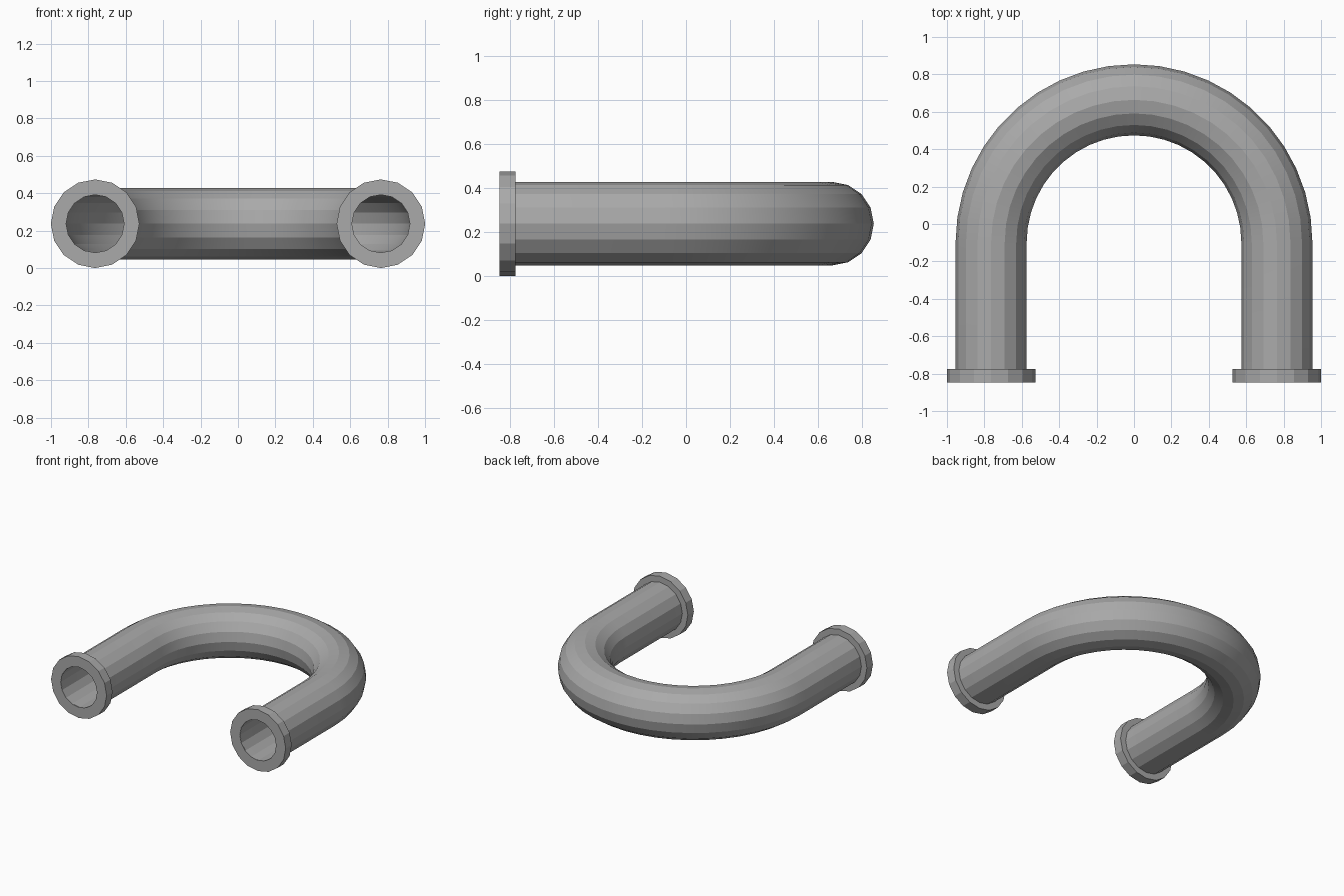
import bpy, bmesh
from math import sin, cos, pi
from mathutils import Vector

cube = bpy.data.objects.get("Cube")
if cube:
    bpy.data.objects.remove(cube)

LEG_X, AXIS_Z, BEND_Y = 0.764, 0.237, -0.1
FRONT_Y, COLLAR_Y = -0.848, -0.775
PIPE_R, BORE_R, COLLAR_R = 0.19, 0.155, 0.237
SIDES, BEND_STEPS = 16, 22

steel = bpy.data.materials.new("pipe grey")
steel.use_nodes = True
grey = (0.4, 0.4, 0.4, 1)
steel.diffuse_color = grey
steel.node_tree.nodes["Principled BSDF"].inputs["Base Color"].default_value = grey


def ring(bm, centre, outward, radius, sides):
    """Circle of vertices spanned by the outward direction and z."""
    return [bm.verts.new(centre + outward * radius * cos(a) + Vector((0, 0, radius * sin(a))))
            for a in (2 * pi * i / sides for i in range(sides))]


def bridge(bm, a, b):
    n = len(a)
    for i in range(n):
        j = (i + 1) % n
        bm.faces.new((a[i], a[j], b[j], b[i]))


def finish(bm, name):
    bmesh.ops.recalc_face_normals(bm, faces=bm.faces)
    mesh = bpy.data.meshes.new(name)
    bm.to_mesh(mesh)
    bm.free()
    mesh.materials.append(steel)
    obj = bpy.data.objects.new(name, mesh)
    bpy.context.collection.objects.link(obj)
    return obj


# Centre line: right leg, half-circle bend, left leg
path = [(Vector((-LEG_X, FRONT_Y + 0.004, AXIS_Z)), Vector((-1, 0, 0)))]
for k in range(BEND_STEPS + 1):
    a = pi - pi * k / BEND_STEPS
    out = Vector((cos(a), sin(a), 0))
    path.append((Vector((0, BEND_Y, AXIS_Z)) + out * LEG_X, out))
path.append((Vector((LEG_X, FRONT_Y + 0.004, AXIS_Z)), Vector((1, 0, 0))))

# Hollow pipe with outer and inner walls joined at the mouths
bm = bmesh.new()
walls = []
for radius in (PIPE_R, BORE_R):
    rings = [ring(bm, c, o, radius, SIDES) for c, o in path]
    for a, b in zip(rings, rings[1:]):
        bridge(bm, a, b)
    walls.append(rings)
for end in (0, -1):
    bridge(bm, walls[0][end], walls[1][end])
pipe = finish(bm, "curved_pipe")
bpy.context.view_layer.objects.active = pipe
pipe.select_set(True)
bpy.ops.object.shade_smooth_by_angle(angle=0.2)

# Flat collar around each mouth
for name, side in (("right_collar", -1), ("left_collar", 1)):
    bm = bmesh.new()
    loops = [ring(bm, Vector((side * LEG_X, y, AXIS_Z)), Vector((side, 0, 0)), r, SIDES)
             for y, r in ((FRONT_Y, BORE_R), (FRONT_Y, COLLAR_R),
                          (COLLAR_Y, COLLAR_R), (COLLAR_Y, BORE_R + 0.01))]
    for i in range(4):
        bridge(bm, loops[i], loops[(i + 1) % 4])
    finish(bm, name)
